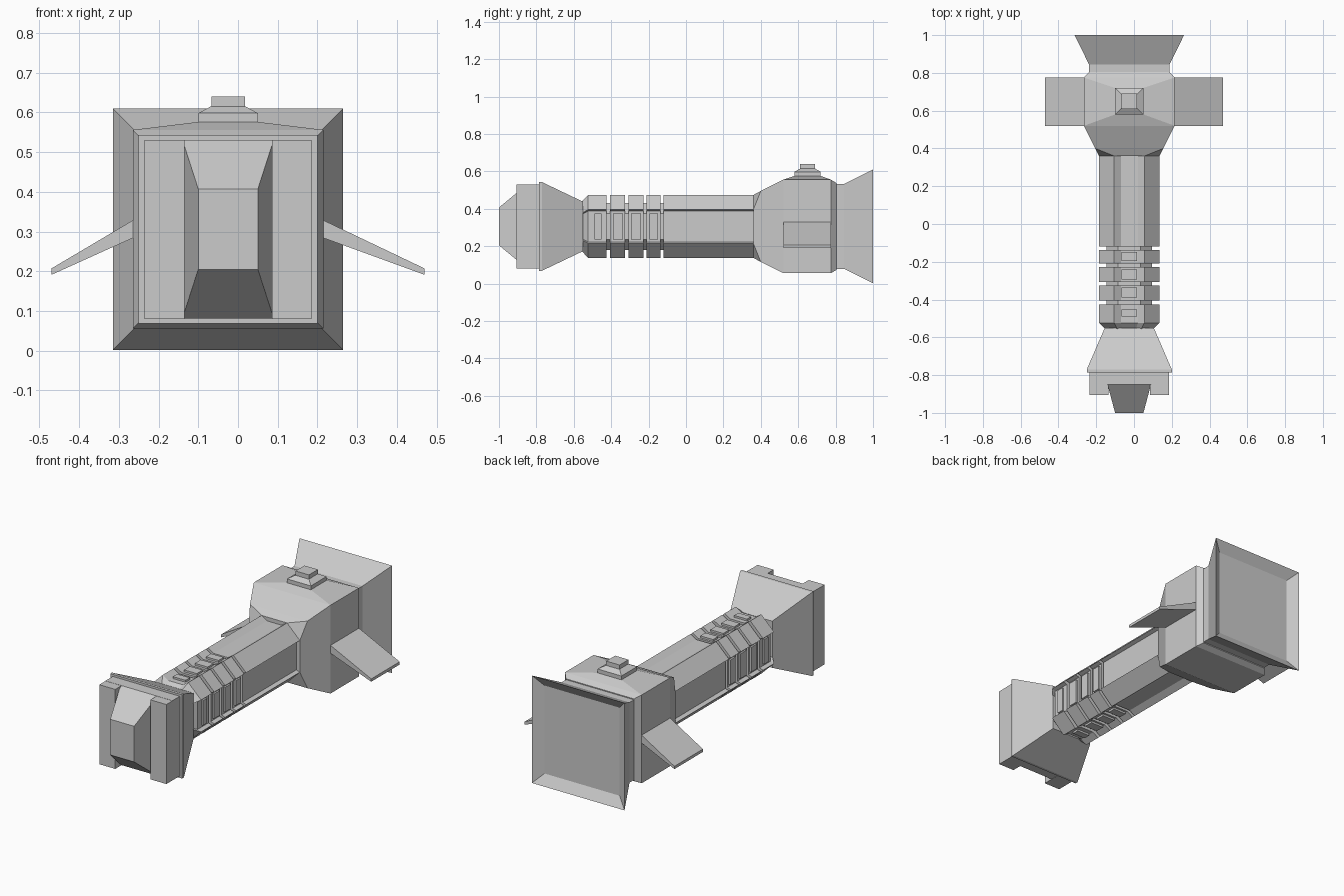
import bpy, bmesh

if "Cube" in bpy.data.objects:
    bpy.data.objects.remove(bpy.data.objects["Cube"])

CX, CZ = -0.025, 0.306   # long axis of the body


def finish(name, bm):
    bmesh.ops.recalc_face_normals(bm, faces=bm.faces[:])
    me = bpy.data.meshes.new(name)
    bm.to_mesh(me)
    bm.free()
    ob = bpy.data.objects.new(name, me)
    bpy.context.collection.objects.link(ob)
    return ob


def rect(hx, hz):
    return [(-hx, -hz), (hx, -hz), (hx, hz), (-hx, hz)]


def loft(name, sections, cx=CX, cz=CZ):
    """Skin a list of (y, outline) sections along y and cap the ends."""
    bm = bmesh.new()
    rings = [[bm.verts.new((cx + x, y, cz + z)) for x, z in pts] for y, pts in sections]
    n = len(rings[0])
    for a, b in zip(rings, rings[1:]):
        for i in range(n):
            j = (i + 1) % n
            bm.faces.new((a[i], a[j], b[j], b[i]))
    bm.faces.new(rings[0][::-1])
    bm.faces.new(rings[-1])
    return finish(name, bm)


def hull(name, points):
    bm = bmesh.new()
    for p in points:
        bm.verts.new(p)
    bmesh.ops.convex_hull(bm, input=bm.verts[:])
    bmesh.ops.dissolve_limit(bm, angle_limit=0.01, verts=bm.verts[:], edges=bm.edges[:])
    return finish(name, bm)


def box(name, x0, x1, y0, y1, z0, z1):
    return loft(name, [(y, [(x0, z0), (x1, z0), (x1, z1), (x0, z1)]) for y in (y0, y1)], 0, 0)


def mirrored(quad):
    """Repeat a quarter outline (from +z round to +x) in all four quadrants."""
    a = quad
    b = [(x, -z) for x, z in reversed(quad)]
    c = [(-x, -z) for x, z in quad]
    d = [(-x, z) for x, z in reversed(quad)]
    return a + b + c + d


def scaled(pts, s):
    return [(x * s, z * s) for x, z in pts]


# Nose, notched front plate and its two upright blocks
loft("nose", [(-1.0, rect(0.075, 0.101)), (-0.85, rect(0.115, 0.225))])
loft("front_plate", [(-0.85, rect(0.21, 0.225)), (-0.77, rect(0.21, 0.225))])
for s, side in ((-1, "left"), (1, "right")):
    xs = sorted((CX + s * 0.11, CX + s * 0.21))
    box("front_block_" + side, xs[0], xs[1], -0.905, -0.78, 0.08, 0.53)

# Flared head
loft("head", [(-0.785, rect(0.225, 0.237)), (-0.77, rect(0.225, 0.237)),
              (-0.55, rect(0.13, 0.132))])

# Eight-sided shaft with recessed channels, cut into ribs
shaft = mirrored([(0.045, 0.146), (0.08, 0.168), (0.16, 0.09), (0.138, 0.082)])
loft("rib_front", [(-0.555, scaled(shaft, 0.8)), (-0.523, shaft), (-0.425, shaft)])
ribs = [(-0.405, -0.325), (-0.308, -0.228), (-0.21, -0.137)]
for i, (y0, y1) in enumerate(ribs):
    loft(f"rib_{i}", [(y0, shaft), (y1, shaft)])
loft("shaft", [(-0.12, shaft), (0.37, shaft)])
core = mirrored([(0.06, 0.125), (0.12, 0.07)])
loft("core", [(-0.5, core), (0.37, core)])

# Raised pads inside the rib channels
for i, (y0, y1) in enumerate([(-0.505, -0.44)] + ribs):
    loft(f"pad_vertical_{i}", [(y, rect(0.04, 0.157)) for y in (y0 + 0.015, y1 - 0.012)])
    loft(f"pad_side_{i}", [(y, rect(0.148, 0.07)) for y in (y0 + 0.015, y1 - 0.012)])

# Rear housing: octagon blends to a square section with a shallow raised roof
octagon = mirrored([(0.08, 0.168), (0.16, 0.09)])
pts = [(CX + x, 0.36, CZ + z) for x, z in octagon]
for y, hx, hz in ((0.40, 0.18, 0.19), (0.52, 0.24, 0.25), (0.775, 0.24, 0.25),
                  (0.805, 0.213, 0.232)):
    pts += [(CX + x, y, CZ + z) for x, z in rect(hx, hz)]
pts += [(CX + s * 0.075, y, 0.576) for s in (-1, 1) for y in (0.58, 0.72)]
hull("rear_housing", pts)

# Flared tail with a dished end
loft("tail", [(0.79, rect(0.213, 0.227)), (0.845, rect(0.213, 0.227)),
              (1.0, rect(0.29, 0.304)), (0.965, rect(0.235, 0.249))])

# Stepped turret on the roof
box("turret_base", CX - 0.075, CX + 0.075, 0.58, 0.72, 0.55, 0.598)
hull("turret_slope", [(CX + a * h, 0.65 + b * h * 0.93, z) for h, z in ((0.075, 0.598), (0.042, 0.616))
                      for a in (-1, 1) for b in (-1, 1)])
box("turret_cap", CX - 0.042, CX + 0.042, 0.61, 0.69, 0.61, 0.64)

# Drooping side fins
for side, root, tip in (("left", -0.262, -0.47), ("right", 0.212, 0.47)):
    outline = [(root, 0.285), (tip, 0.191), (tip, 0.207), (root, 0.33)]
    loft("fin_" + side, [(0.52, outline), (0.775, outline)], 0, 0)
